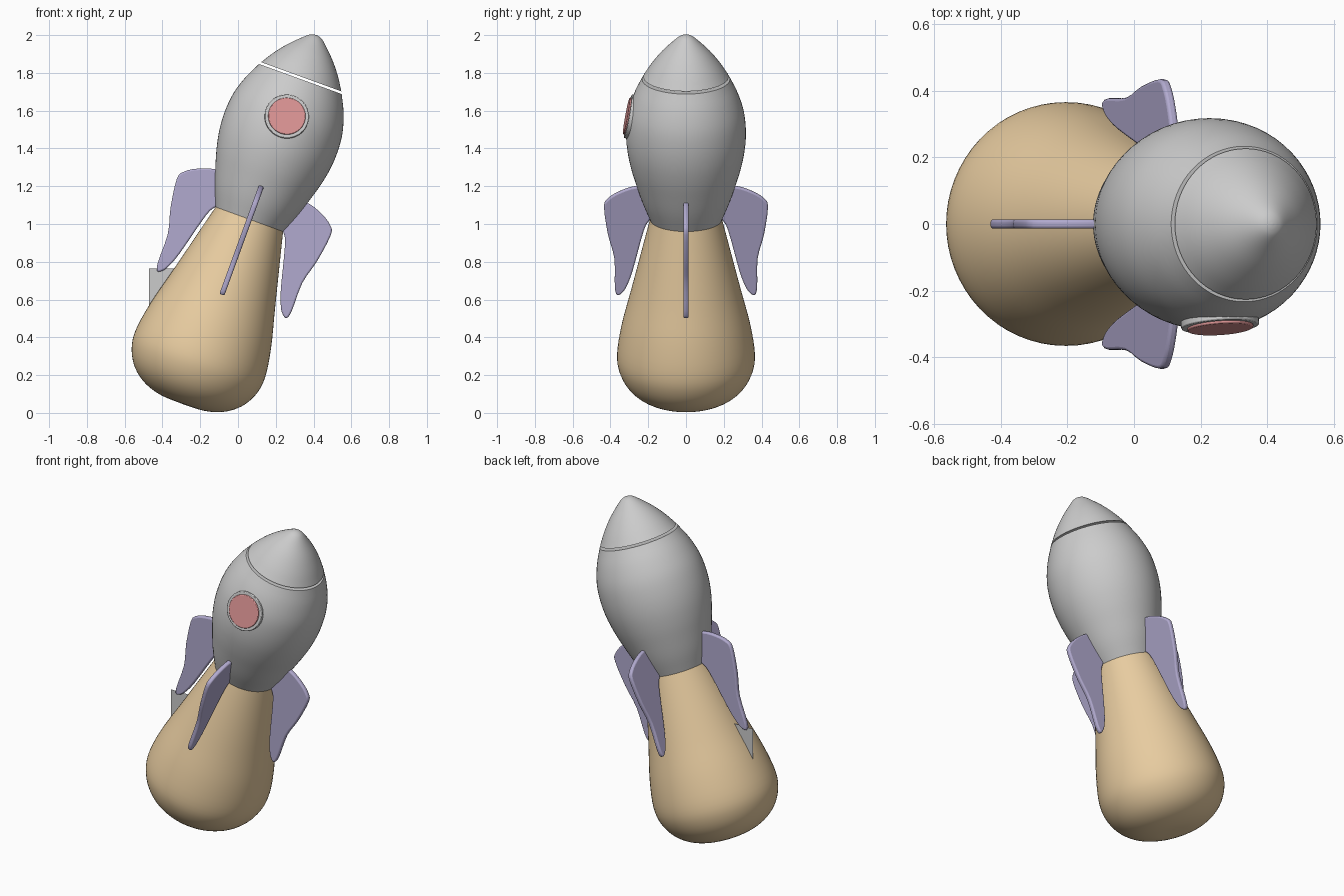
import bpy, bmesh
from math import radians, pi, cos, sin
from mathutils import Matrix, Vector

if "Cube" in bpy.data.objects:
    bpy.data.objects.remove(bpy.data.objects["Cube"])

# Everything is built upright around the rocket's axis, then tilted
TILT = Matrix.Translation((0.06, 0, 1.025)) @ Matrix.Rotation(radians(20), 4, 'Y')


def material(name, rgb):
    m = bpy.data.materials.new(name)
    m.diffuse_color = (*rgb, 1)
    m.use_nodes = True
    m.node_tree.nodes["Principled BSDF"].inputs["Base Color"].default_value = m.diffuse_color
    return m


def smooth_path(pts, steps, closed=False):
    """Catmull-Rom curve through 2D points."""
    p = [Vector(q) for q in pts]
    n = len(p)
    out = []
    for i in range(n if closed else n - 1):
        if closed:
            a, b, c, d = (p[(i + k) % n] for k in (-1, 0, 1, 2))
        else:
            b, c = p[i], p[i + 1]
            a = p[i - 1] if i else 2 * b - c
            d = p[i + 2] if i + 2 < n else 2 * c - b
        for s in range(steps):
            t = s / steps
            out.append(0.5 * (2 * b + (c - a) * t + (2 * a - 5 * b + 4 * c - d) * t * t
                              + (3 * b - a - 3 * c + d) * t ** 3))
    return out if closed else out + [p[-1]]


def finish(name, bm, mat=None, local=Matrix(), angle=35, bevel=0, segments=3):
    bmesh.ops.recalc_face_normals(bm, faces=bm.faces)
    me = bpy.data.meshes.new(name)
    bm.to_mesh(me)
    bm.free()
    ob = bpy.data.objects.new(name, me)
    bpy.context.collection.objects.link(ob)
    ob.matrix_world = TILT @ local
    if mat:
        me.materials.append(mat)
    if bevel:
        mod = ob.modifiers.new("rounded_edges", 'BEVEL')
        mod.width, mod.segments, mod.limit_method = bevel, segments, 'ANGLE'
        mod.angle_limit = radians(50)
    bpy.ops.object.select_all(action='DESELECT')
    ob.select_set(True)
    bpy.context.view_layer.objects.active = ob
    bpy.ops.object.shade_smooth_by_angle(angle=radians(angle))
    return ob


def lathe(name, profile, mat=None, cap_start=False, cap_end=False, sides=64):
    bm = bmesh.new()
    rings = []
    for r, z in smooth_path(profile, 4):
        if r < 1e-4:
            rings.append([bm.verts.new((0, 0, z))])
        else:
            rings.append([bm.verts.new((r * cos(2 * pi * k / sides), r * sin(2 * pi * k / sides), z))
                          for k in range(sides)])
    for lo, hi in zip(rings, rings[1:]):
        for k in range(sides):
            j = (k + 1) % sides
            if len(hi) == 1:
                bm.faces.new((lo[k], lo[j], hi[0]))
            else:
                bm.faces.new((lo[k], lo[j], hi[j], hi[k]))
    if cap_start:
        bm.faces.new(rings[0])
    if cap_end:
        bm.faces.new(rings[-1])
    return finish(name, bm, mat)


flame_mat = material("flame_tan", (0.80, 0.60, 0.35))
fin_mat = material("fin_violet", (0.44, 0.40, 0.62))
glass_mat = material("glass_red", (0.72, 0.30, 0.30))

# Hull and nose cone, separated by a thin gap
lathe("hull", [(0.19, 0), (0.231, 0.1), (0.264, 0.2), (0.293, 0.3), (0.312, 0.4),
               (0.317, 0.5), (0.307, 0.6), (0.276, 0.7), (0.233, 0.79)], cap_end=True)
lathe("nose_cone", [(0.226, 0.803), (0.183, 0.87), (0.132, 0.935), (0.078, 0.99),
                    (0.04, 1.024), (0.018, 1.035), (0, 1.038)], cap_start=True)

# Exhaust flame
lathe("flame", [(0.19, 0), (0.24, -0.2), (0.29, -0.4), (0.341, -0.6), (0.365, -0.76),
                (0.35, -0.86), (0.30, -0.945), (0.22, -1.005), (0.12, -1.035), (0, -1.04)],
      flame_mat)

# Four swept fins
FIN = [(0.15, 0.18), (0.26, 0.187), (0.35, 0.158), (0.412, 0.118), (0.434, 0.07), (0.413, -0.085),
       (0.379, -0.22), (0.377, -0.38), (0.363, -0.425), (0.336, -0.41), (0.314, -0.375),
       (0.283, -0.29), (0.223, -0.06), (0.19, 0.0), (0.15, 0.05)]
for i, side in enumerate(("right", "back", "left", "front")):
    bm = bmesh.new()
    face = bm.faces.new([bm.verts.new((p.x, -0.014, p.y)) for p in smooth_path(FIN, 3, True)])
    ext = bmesh.ops.extrude_face_region(bm, geom=[face])
    bmesh.ops.translate(bm, vec=(0, 0.028, 0),
                        verts=[v for v in ext["geom"] if isinstance(v, bmesh.types.BMVert)])
    finish("fin_" + side, bm, fin_mat, Matrix.Rotation(i * pi / 2, 4, 'Z'), bevel=0.009)


# Round window on the front: rim and glass, tilted to follow the hull
def disc(name, radius, outer, depth, mat=None):
    bm = bmesh.new()
    bmesh.ops.create_cone(bm, cap_ends=True, segments=48, radius1=radius, radius2=radius, depth=depth,
                          matrix=Matrix.Translation((0, 0, outer - depth / 2)))
    finish(name, bm, mat, Matrix.Translation((0, -0.305, 0.58))
           @ Matrix.Rotation(radians(90 - 11), 4, 'X'), bevel=0.004, segments=2)


disc("window_rim", 0.117, 0.003, 0.05)
disc("window_glass", 0.099, 0.011, 0.05, glass_mat)

# Flat upright panel half sunk in the flame
bm = bmesh.new()
corners = [(-0.47, 0.52), (-0.22, 0.52), (-0.22, 0.765), (-0.47, 0.765)]
bm.faces.new([bm.verts.new((x, 0, z)) for x, z in corners])
finish("panel", bm, local=TILT.inverted())
